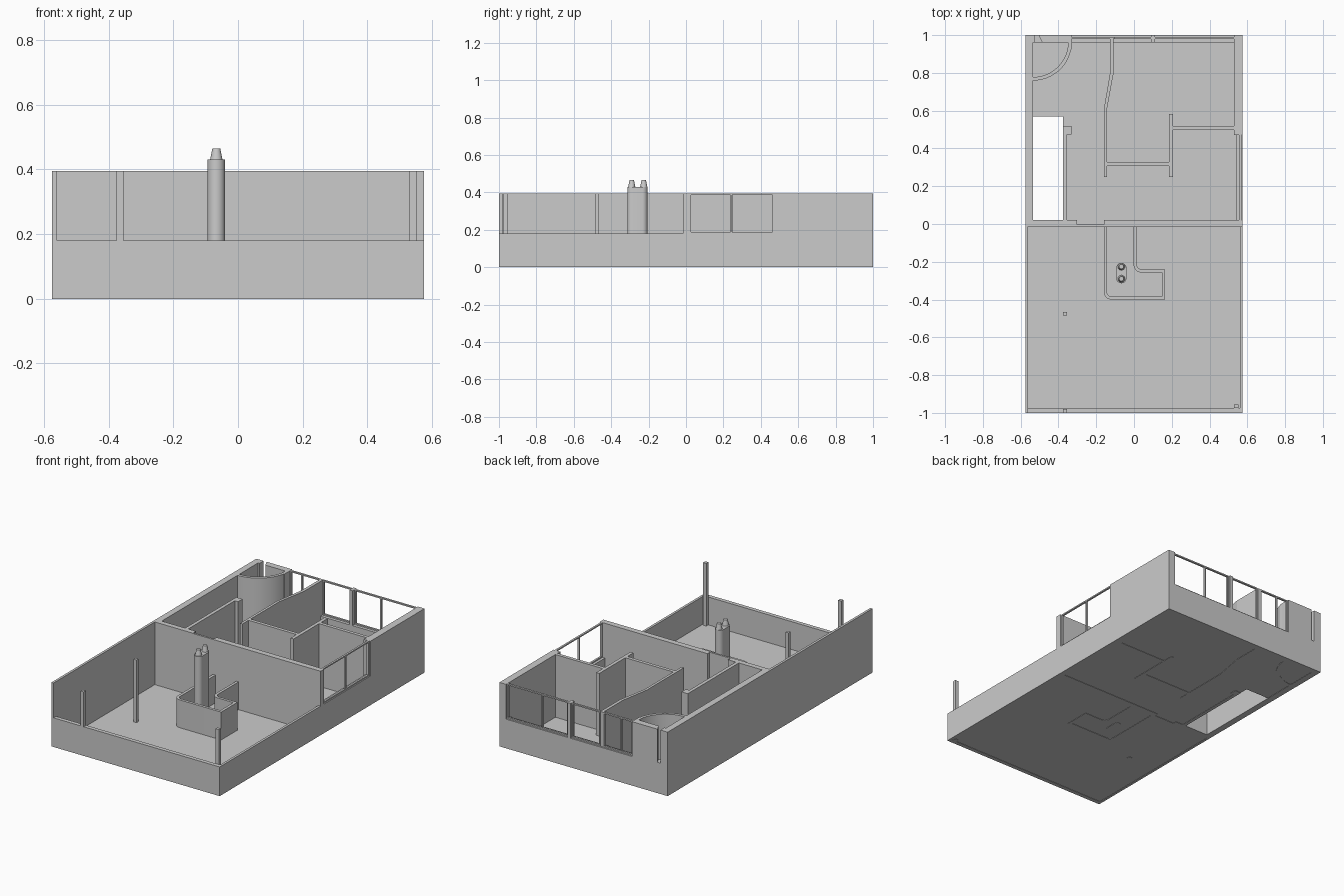
import bpy, bmesh
from math import cos, sin, radians

if "Cube" in bpy.data.objects:
    bpy.data.objects.remove(bpy.data.objects["Cube"])

H, LOW = 0.395, 0.18          # full wall height, parapet / sill height


def prism(name, pts, z0, z1, smooth=False):
    """Extrude a plan outline from z0 to z1."""
    bm = bmesh.new()
    face = bm.faces.new([bm.verts.new((x, y, z0)) for x, y in pts])
    ext = bmesh.ops.extrude_face_region(bm, geom=[face])
    top = [v for v in ext["geom"] if isinstance(v, bmesh.types.BMVert)]
    bmesh.ops.translate(bm, verts=top, vec=(0, 0, z1 - z0))
    bmesh.ops.recalc_face_normals(bm, faces=bm.faces[:])
    me = bpy.data.meshes.new(name)
    bm.to_mesh(me)
    bm.free()
    ob = bpy.data.objects.new(name, me)
    bpy.context.collection.objects.link(ob)
    if smooth:
        bpy.ops.object.select_all(action='DESELECT')
        ob.select_set(True)
        bpy.context.view_layer.objects.active = ob
        bpy.ops.object.shade_smooth_by_angle(angle=radians(35))
    return ob


def box(name, x0, x1, y0, y1, z0=0.0, z1=H):
    return prism(name, [(x0, y0), (x1, y0), (x1, y1), (x0, y1)], z0, z1)


def arc(cx, cy, r, a0, a1, n=8):
    return [(cx + r * cos(radians(a0 + (a1 - a0) * i / n)),
             cy + r * sin(radians(a0 + (a1 - a0) * i / n))) for i in range(n + 1)]


def window(name, a, b, mid, along_x, c, mullions=(), t=0.008, d=0.012):
    """Open frame between a and b along one axis, centred at c on the other."""
    def bar(part, p, q, z0, z1):
        if along_x:
            box(name + part, p, q, c - d / 2, c + d / 2, z0, z1)
        else:
            box(name + part, c - d / 2, c + d / 2, p, q, z0, z1)
    bar("_bottom", a, b, LOW, LOW + t)
    bar("_top", a, b, H - t, H)
    for i, m in enumerate([a + t / 2, b - t / 2] + list(mid)):
        bar("_upright_%d" % i, m - t / 2, m + t / 2, LOW + t, H - t)


# floor with the stairwell left open
prism("floor", [(-.57, -.99), (.57, -.99), (.57, .99), (-.57, .99), (-.57, .57),
                (-.375, .57), (-.375, .02), (-.57, .02)], 0.002, 0.008)

# outer walls
prism("left_wall", [(-.575, -1), (-.56, -1), (-.56, 0), (-.535, 0), (-.535, .96),
                    (-.525, .96), (-.525, 1), (-.575, 1)], 0, H)
box("right_wall", .53, .575, .47, 1)
box("right_window_sill", .54, .575, .02, .47, 0, LOW)
box("back_window_sill", -.33, .53, .96, 1, 0, LOW)
prism("back_corner_wall", [(-.505, 1), (-.33, 1), (-.33, .925), (-.35, .925),
                           (-.35, .96), (-.485, .96)], 0, H)
box("slit_window_sill", -.525, -.485, .962, 1, 0, .19)
box("back_pillar", .09, .11, .96, 1, LOW, H)

# terrace parapets and posts
box("front_parapet", -.56, .575, -1, -.975, 0, LOW)
box("right_parapet", .56, .575, -.975, -.015, 0, LOW)
for n, x, y, z in (("front", -.365, -.99, LOW), ("middle", -.365, -.475, 0),
                   ("corner", .541, -.965, 0)):
    box(n + "_post", x - .011, x + .011, y - .01, y + .01, z, H)

# wall between house and terrace, with a thin sliding door
box("dividing_wall_left", -.56, -.302, -.012, .02)
box("sliding_door", -.302, -.16, -.015, -.003)
box("dividing_wall_right", -.16, .575, -.015, .02)

# windows
window("side_window", .02, .47, [.243], False, .562)
window("back_window_wide", .11, .53, [.29], True, .985)
window("back_window_middle", -.106, .09, [], True, .985)
window("back_window_narrow", -.33, -.127, [-.25], True, .985)

# interior partitions
prism("bent_partition", [(-.127, .99), (-.127, .8), (-.159, .61), (-.159, .249),
                         (-.143, .249), (-.143, .61), (-.108, .8), (-.108, .99)], 0, H)
box("hall_partition", -.143, .185, .307, .328)
box("middle_partition", .185, .206, .249, .582)
box("room_partition", .206, .53, .497, .518)
prism("stair_wall", [(-.375, .02), (-.354, .02), (-.354, .475), (-.332, .475),
                     (-.332, .518), (-.375, .518)], 0, H)

# curved corner enclosure
prism("curved_wall", arc(-.535, .965, .206, 0, -90, 20) +
      arc(-.535, .965, .187, -90, 0, 20), 0, H, True)

# L-shaped terrace counter: thin wall with rounded corners
outer = ([(-.16, -.015)] + arc(-.12, -.36, .04, 180, 270) + [(.165, -.4), (.165, -.24)]
         + arc(.04, -.215, .025, 270, 180) + [(.015, -.015)])
inner = ([(-.143, -.015)] + arc(-.12, -.36, .023, 180, 270) + [(.148, -.383), (.148, -.257)]
         + arc(.04, -.215, .042, 270, 180) + [(-.002, -.015)])
prism("terrace_counter", outer + inner[::-1], 0, LOW, True)

# chimney: rounded stack with two tapered pots
cx = -.067
prism("chimney_stack", arc(cx, -.233, .027, 0, 180, 12) + arc(cx, -.287, .027, 180, 360, 12),
      0, .43, True)
for i, y in enumerate((-.226, -.29)):
    bpy.ops.mesh.primitive_cone_add(vertices=24, radius1=.019, radius2=.012, depth=.035,
                                    location=(cx, y, .4475))
    bpy.context.object.name = "chimney_pot_%d" % (i + 1)
    bpy.ops.object.shade_smooth_by_angle(angle=radians(35))
